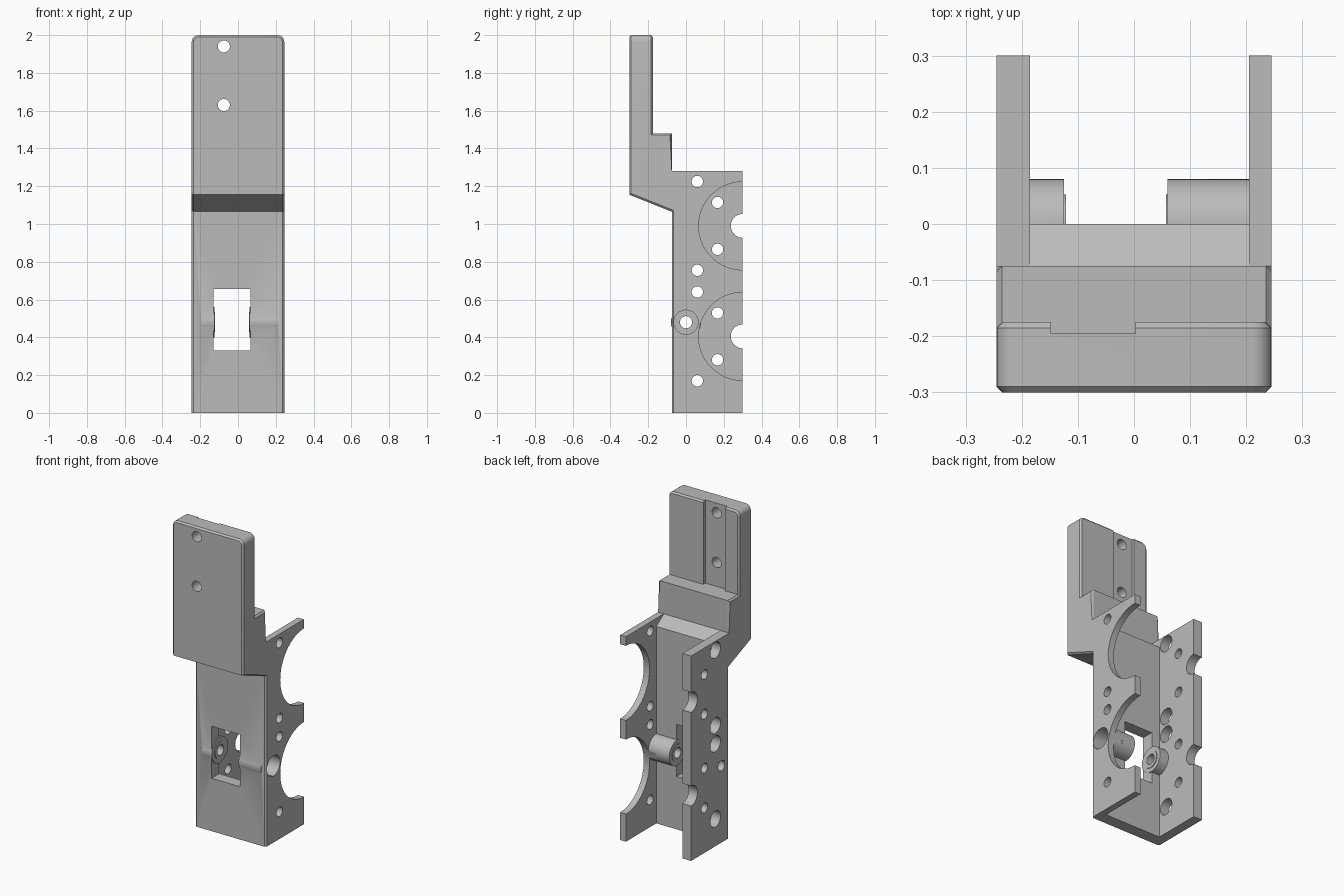
import bpy, bmesh, math
from mathutils import Matrix

if "Cube" in bpy.data.objects:
    bpy.data.objects.remove(bpy.data.objects["Cube"])

grey = bpy.data.materials.new("plain grey")
grey.use_nodes = True
colour = (0.5, 0.5, 0.5, 1)
grey.diffuse_color = colour
grey.node_tree.nodes["Principled BSDF"].inputs["Base Color"].default_value = colour


def make_object(name, bm):
    bmesh.ops.recalc_face_normals(bm, faces=bm.faces)
    mesh = bpy.data.meshes.new(name)
    bm.to_mesh(mesh)
    bm.free()
    obj = bpy.data.objects.new(name, mesh)
    mesh.materials.append(grey)
    bpy.context.collection.objects.link(obj)
    return obj


def prism(points, x0, x1):
    """Side profile in (y, z) extruded from x0 to x1."""
    bm = bmesh.new()
    face = bm.faces.new([bm.verts.new((x0, y, z)) for y, z in points])
    new = bmesh.ops.extrude_face_region(bm, geom=[face])["geom"]
    verts = [v for v in new if isinstance(v, bmesh.types.BMVert)]
    bmesh.ops.translate(bm, verts=verts, vec=(x1 - x0, 0, 0))
    bmesh.ops.recalc_face_normals(bm, faces=bm.faces)
    return bm


def box(x0, x1, y0, y1, z0, z1):
    return prism([(y0, z0), (y1, z0), (y1, z1), (y0, z1)], x0, x1)


def rod(axis, a, b, u, z, radius, sides=48):
    """Cylinder from a to b along axis x or y; u is the other flat coordinate."""
    bm = bmesh.new()
    mid = (a + b) / 2
    place = (mid, u, z) if axis == "X" else (u, mid, z)
    turn = Matrix.Rotation(math.pi / 2, 4, "Y" if axis == "X" else "X")
    bmesh.ops.create_cone(bm, cap_ends=True, segments=sides, radius1=radius,
                          radius2=radius, depth=b - a,
                          matrix=Matrix.Translation(place) @ turn)
    return bm


def combine(bm, operation="DIFFERENCE"):
    tool = make_object("helper", bm)
    tool.hide_render = True
    mod = bracket.modifiers.new("combine", "BOOLEAN")
    mod.operation, mod.solver, mod.object = operation, "EXACT", tool
    bpy.ops.object.modifier_apply(modifier=mod.name)
    bpy.data.objects.remove(tool)


# Main stepped body
W, FRONT, BACK, STEP = 0.245, -0.075, 0.3, -0.175
bm = prism([(BACK, 0), (FRONT, 0), (FRONT, 1.065), (-0.3, 1.155), (-0.3, 2), (STEP, 2),
            (STEP, 1.48), (FRONT, 1.48), (FRONT, 1.28), (BACK, 1.28)], -W, W)
corners = [e for e in bm.edges if all(v.co.z > 1.99 and v.co.y < 0 for v in e.verts)
           and abs(e.verts[0].co.x - e.verts[1].co.x) < 0.01]
bmesh.ops.bevel(bm, geom=corners, offset=0.035, segments=6, profile=0.5, affect="EDGES")


def is_outline(edge):
    a, b = (v.co for v in edge.verts)
    if max(a.y, b.y) > 0 or max(a.z, b.z) < 0.01:
        return False
    if min(a.z, b.z) > 1.9:
        return abs(a.y - b.y) < 0.01
    return abs(a.x - b.x) < 0.01


bmesh.ops.bevel(bm, geom=[e for e in bm.edges if is_outline(e)], offset=0.01,
                segments=1, affect="EDGES")
bracket = make_object("mounting_bracket", bm)
bpy.context.view_layer.objects.active = bracket
bracket.select_set(True)

# Open channel between the two walls, with a sloped upper end
INNER_R, INNER_L = -0.185, 0.205
combine(prism([(0, -0.1), (0.4, -0.1), (0.4, 1.4), (-0.074, 1.4), (-0.074, 1.28),
               (0, 1.23)], INNER_R, INNER_L))

# Front window, and the groove with two holes in the upper plate
combine(box(-0.13, 0.065, -0.2, 0.1, 0.33, 0.655))
combine(box(-0.148, 0.003, -0.195, -0.1, 1.48, 2.1))
for z in (1.63, 1.94):
    combine(rod("Y", -0.4, 0, -0.075, z, 0.032))

# Pivot bosses with raised rims, bored through and recessed on the left
PIVOT = 0.48
for a, b, r in ((0.06, 0.215, 0.08), (0.057, 0.1, 0.053),
                (-0.195, -0.125, 0.08), (-0.16, -0.121, 0.053)):
    combine(rod("X", a, b, 0, PIVOT, r), "UNION")
combine(rod("X", -0.4, 0.4, 0, PIVOT, 0.032))
combine(rod("X", 0.12, 0.4, 0, PIVOT, 0.064))

# Two bays: large scallop in the left wall, notch and screw holes in the right
for centre in (0.405, 0.99):
    combine(rod("X", 0.15, 0.4, BACK, centre, 0.233, 96))
    combine(rod("X", -0.4, -0.15, BACK, centre, 0.063))
    for side in (-1, 1):
        outer = centre + side * 0.235
        combine(rod("X", 0.15, 0.4, 0.06, outer, 0.03))
        combine(rod("X", -0.4, -0.15, 0.06, outer, 0.05))
        combine(rod("X", -0.4, -0.15, 0.167, centre + side * 0.124, 0.03))

bpy.ops.object.shade_smooth_by_angle(angle=math.radians(25))
